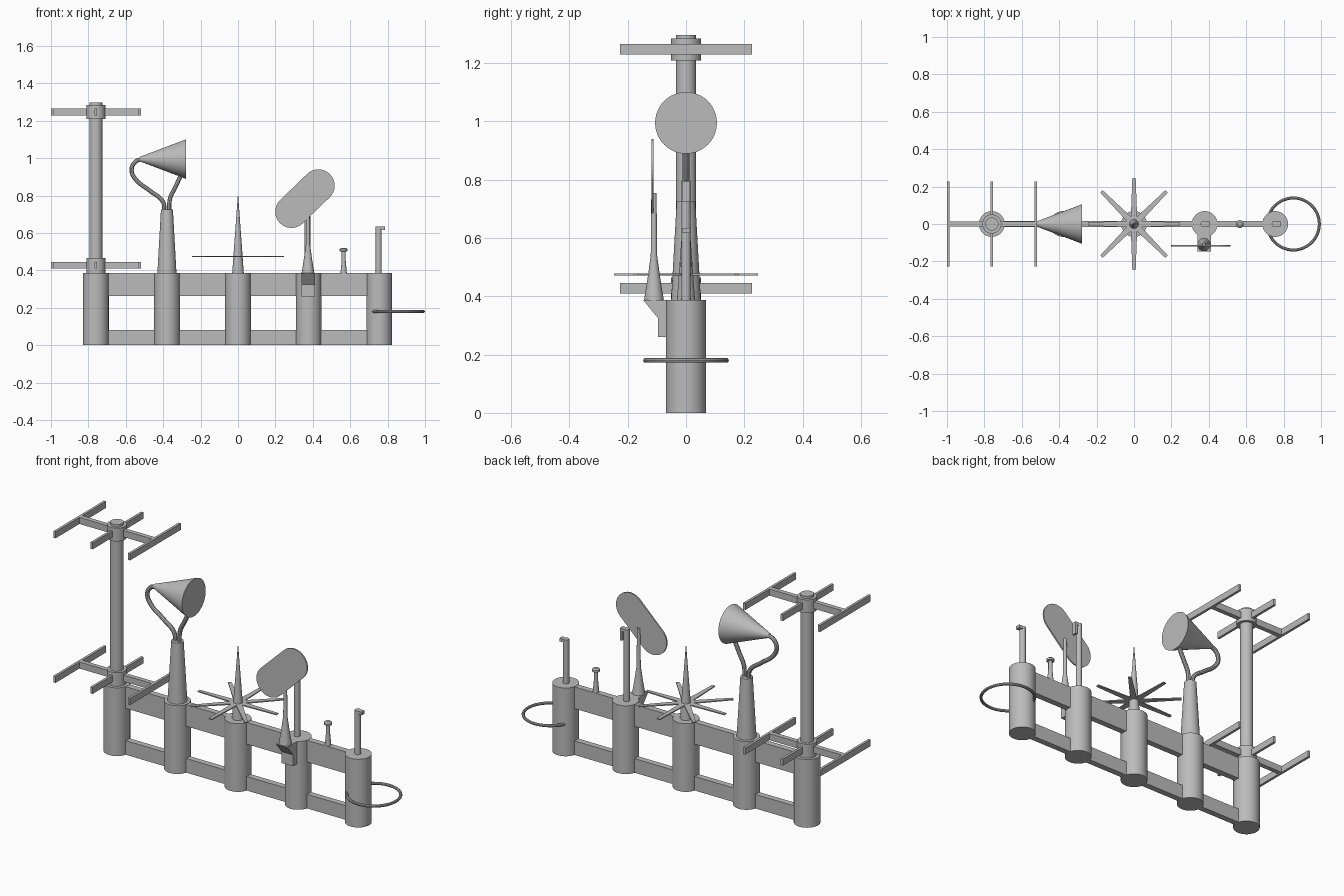
import bpy, bmesh, math
from mathutils import Vector, Matrix

cube = bpy.data.objects.get("Cube")
if cube:
    bpy.data.objects.remove(cube)

grey = bpy.data.materials.new("plain_grey")
grey.use_nodes = True
grey.diffuse_color = (0.5, 0.5, 0.5, 1)
grey.node_tree.nodes["Principled BSDF"].inputs["Base Color"].default_value = (0.5, 0.5, 0.5, 1)


def finish(name, bm, smooth=False):
    bmesh.ops.recalc_face_normals(bm, faces=bm.faces)
    mesh = bpy.data.meshes.new(name)
    bm.to_mesh(mesh)
    bm.free()
    mesh.materials.append(grey)
    obj = bpy.data.objects.new(name, mesh)
    bpy.context.collection.objects.link(obj)
    if smooth:
        bpy.ops.object.select_all(action='DESELECT')
        obj.select_set(True)
        bpy.context.view_layer.objects.active = obj
        bpy.ops.object.shade_smooth_by_angle(angle=math.radians(35))
    return obj


def box(name, x, y, z):
    """Box from three (low, high) ranges."""
    bm = bmesh.new()
    size = [b - a for a, b in (x, y, z)]
    mid = [(a + b) / 2 for a, b in (x, y, z)]
    bmesh.ops.create_cube(bm, size=1, matrix=Matrix.Translation(mid) @ Matrix.Diagonal((*size, 1)))
    return finish(name, bm)


def lathe(name, profile, origin, axis='Z', steps=32):
    """Spin (radius, height) points about an upright or sideways axis."""
    bm = bmesh.new()
    points = [(0, profile[0][1])] + profile + [(0, profile[-1][1])]
    verts = [bm.verts.new((r, 0, h)) for r, h in points]
    edges = [bm.edges.new(pair) for pair in zip(verts, verts[1:])]
    bmesh.ops.spin(bm, geom=verts + edges, cent=(0, 0, 0), axis=(0, 0, 1),
                   angle=math.tau, steps=steps)
    bmesh.ops.remove_doubles(bm, verts=bm.verts, dist=1e-5)
    if axis == 'X':
        bm.transform(Matrix.Rotation(math.pi / 2, 4, 'Y'))
    bm.transform(Matrix.Translation(origin))
    return finish(name, bm, True)


def prism(name, outline, depth):
    """Extrude a closed outline of 3D points along the depth vector."""
    bm = bmesh.new()
    face = bm.faces.new([bm.verts.new(p) for p in outline])
    new = bmesh.ops.extrude_face_region(bm, geom=[face])["geom"]
    bmesh.ops.translate(bm, vec=depth, verts=[v for v in new if isinstance(v, bmesh.types.BMVert)])
    return finish(name, bm)


def tube(name, points, radius):
    """Round pipe along a smooth path in the x-z plane, baked to a mesh."""
    curve = bpy.data.curves.new(name, 'CURVE')
    curve.dimensions = '3D'
    curve.bevel_depth = radius
    curve.bevel_resolution = 3
    curve.resolution_u = 6
    curve.use_fill_caps = True
    spline = curve.splines.new('BEZIER')
    spline.bezier_points.add(len(points) - 1)
    for p, (x, z) in zip(spline.bezier_points, points):
        p.co = (x, 0, z)
        p.handle_left_type = p.handle_right_type = 'AUTO'
    temp = bpy.data.objects.new(name + "_path", curve)
    bpy.context.collection.objects.link(temp)
    bpy.context.view_layer.update()
    mesh = temp.to_mesh()
    bm = bmesh.new()
    bm.from_mesh(mesh)
    temp.to_mesh_clear()
    bpy.data.objects.remove(temp)
    return finish(name, bm, True)


# Base: five posts joined by two rails
TOP = 0.387
POSTS = [-0.76, -0.38, 0, 0.378, 0.755]
for i, x in enumerate(POSTS):
    lathe(f"post_{i + 1}", [(0.069, 0), (0.069, TOP)], (x, 0, 0))
for name, low, high in (("lower_rail", 0, 0.08), ("upper_rail", 0.263, TOP - 0.001)):
    for i, (a, b) in enumerate(zip(POSTS, POSTS[1:])):
        box(f"{name}_{i + 1}", (a + 0.03, b - 0.03), (-0.017, 0.017), (low, high))

# Tall mast with two antenna racks
MX = POSTS[0]
lathe("antenna_mast", [(0.051, TOP), (0.051, 0.465), (0.035, 0.465), (0.035, 1.209),
                       (0.051, 1.209), (0.051, 1.284), (0.035, 1.284), (0.035, 1.297)], (MX, 0, 0))
for name, z in (("lower", 0.409), ("upper", 1.229)):
    height = (z, z + 0.037)
    box(name + "_antenna_boom", (-0.995, -0.523), (-0.013, 0.013), height)
    for i, x in enumerate((-0.993, MX, -0.525)):
        box(f"{name}_antenna_bar_{i + 1}", (x - 0.007, x + 0.007), (-0.227, 0.227), height)

# Horn on a tapered stand with two bent pipes
lathe("horn_stand", [(0.051, TOP), (0.032, 0.725)], (POSTS[1], 0, 0))
lathe("horn", [(0.012, -0.525), (0.106, -0.277)], (0, 0, 0.995), axis='X', steps=48)
tube("horn_feed_pipe", [(-0.515, 0.995), (-0.55, 0.98), (-0.569, 0.937), (-0.55, 0.89),
                        (-0.47, 0.825), (-0.402, 0.768), (-0.392, 0.715)], 0.012)
tube("horn_support_pipe", [(-0.30, 0.92), (-0.335, 0.845), (-0.363, 0.785), (-0.368, 0.715)], 0.012)

# Spire with eight flat radial blades
lathe("spire", [(0.031, TOP), (0.001, 0.8)], (0, 0, 0), steps=24)
for i in range(8):
    turn = Matrix.Rotation(i * math.pi / 4, 3, 'Z')
    shape = ((0, -0.018), (0.247, -0.009), (0.247, 0.009), (0, 0.018))
    prism(f"blade_{i + 1}", [turn @ Vector((x, y, 0.472)) for x, y in shape], (0, 0, 0.006))

# Wedge bracket on the front of the fourth post
PX, PY = 0.376, -0.113
wedge = ((-0.147, TOP), (-0.096, 0.325), (-0.096, 0.26), (-0.05, 0.26), (-0.05, TOP))
prism("paddle_bracket", [(PX - 0.036, y, z) for y, z in wedge], (0.072, 0, 0))

# Paddle on its flared rod
lathe("paddle_rod", [(0.034, TOP), (0.022, 0.46), (0.011, 0.54), (0.009, 0.755)], (PX - 0.002, PY + 0.003, 0))
outline = []
for cx, cz, start in ((0.43, 0.853, -45), (0.286, 0.714, 135)):
    for k in range(17):
        a = math.radians(start + k * 180 / 16)
        outline.append((cx + 0.087 * math.cos(a), -0.119, cz + 0.087 * math.sin(a)))
prism("paddle", outline, (0, 0.008, 0))

# Slim masts with a side tab on the last two posts
for name, x, top, tab in (("fourth", 0.372, 0.795, 0.07), ("fifth", 0.752, 0.635, 0.018)):
    lathe(name + "_slim_mast", [(0.016, TOP), (0.016, top)], (x, 0, 0), steps=20)
    box(name + "_mast_arm", (x, x + 0.034), (-0.013, 0.013), (top - 0.017, top))
    box(name + "_mast_tab", (x + 0.02, x + 0.034), (-0.013, 0.013), (top - tab, top))

# Small knobbed pin on the upper rail
lathe("rail_pin", [(0.017, TOP - 0.002), (0.011, 0.45), (0.011, 0.5), (0.021, 0.503),
                   (0.021, 0.514), (0.012, 0.521)], (0.565, 0, 0), steps=20)

# Horizontal ring through the end post
bm = bmesh.new()
loop = [bm.verts.new((0.139 + 0.008 * math.cos(a), 0, 0.18 + 0.008 * math.sin(a)))
        for a in (k * math.tau / 10 for k in range(10))]
edges = [bm.edges.new((loop[k - 1], loop[k])) for k in range(10)]
bmesh.ops.spin(bm, geom=loop + edges, cent=(0, 0, 0), axis=(0, 0, 1), angle=math.tau, steps=48)
bmesh.ops.remove_doubles(bm, verts=bm.verts, dist=1e-5)
bm.transform(Matrix.Translation((0.852, 0, 0)))
finish("end_ring", bm, True)
